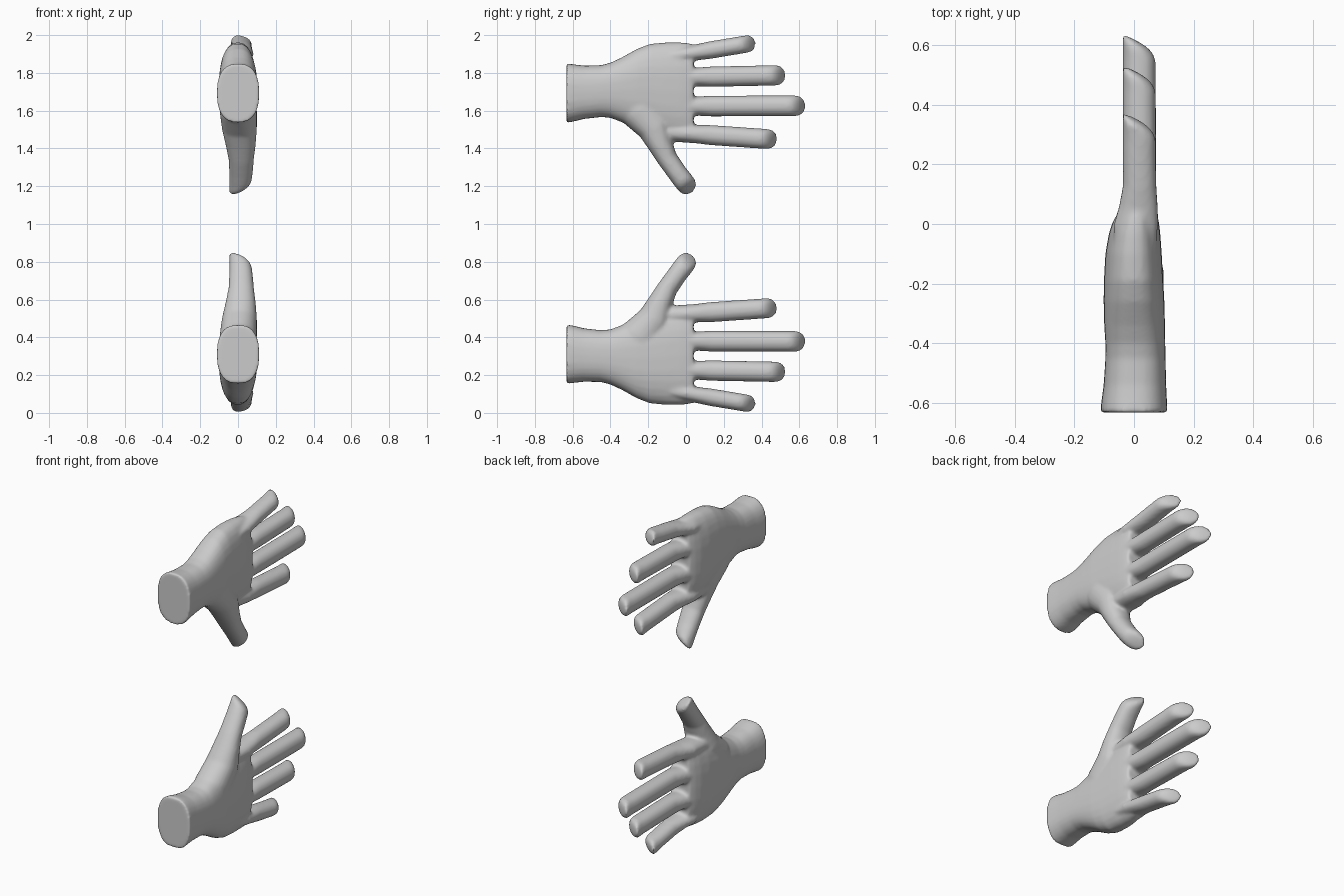
import bpy, bmesh, math
from mathutils import Vector

if "Cube" in bpy.data.objects:
    bpy.data.objects.remove(bpy.data.objects["Cube"])

skin = bpy.data.materials.new("light grey")
skin.diffuse_color = (0.6, 0.6, 0.6, 1)
skin.use_nodes = True
skin.node_tree.nodes["Principled BSDF"].inputs["Base Color"].default_value = skin.diffuse_color

N = 28          # points around each cross-section
MIRROR = 2.004  # the upper hand is the lower one flipped about half this height


def section(bm, y, z, half, xlo, xhi, dy=0.0, dz=1.0, power=2.2):
    """Rounded cross-section: x spans xlo..xhi, width runs along (dy, dz)."""
    ring = []
    for i in range(N):
        a = 2 * math.pi * i / N
        c, s = math.cos(a), math.sin(a)
        u = math.copysign(abs(c) ** (2 / power), c)
        v = math.copysign(abs(s) ** (2 / power), s) * half
        ring.append(bm.verts.new(((xlo + xhi) / 2 + u * (xhi - xlo) / 2,
                                  y + v * dy, z + v * dz)))
    return ring


def skin_rings(bm, rings):
    for a, b in zip(rings, rings[1:]):
        for i in range(N):
            j = (i + 1) % N
            bm.faces.new((a[i], a[j], b[j], b[i]))
    bm.faces.new(rings[0][::-1])
    bm.faces.new(rings[-1])


def digit(bm, path, r):
    """Tube through (y, z, half width, xlo, xhi); the tip slopes to the back of the hand."""
    pts = [Vector(p[:2]) for p in path]
    rings = []
    for k, (y, z, h, xlo, xhi) in enumerate(path[:-1]):
        d = (pts[k + 1] - pts[max(k - 1, 0)]).normalized()
        rings.append(section(bm, y, z, h, xlo, xhi, -d.y, d.x))
    # rounded tip over the last tenth of a unit
    d = (pts[-1] - pts[-2]).normalized()
    xlo, xhi = path[-1][3:]
    cap = 0.1
    for k in range(13):
        u = math.sin(math.pi / 2 * k / 12) * 0.995
        p = pts[-1] - d * cap * (1 - u)
        over = max(0.0, 1 - cap * (1 - u) / r)
        h = r * math.sqrt(max(1 - over ** 2, 0.002))
        x = xlo + (xhi - xlo) * max(1 - u ** 2.4, 0.06)
        rings.append(section(bm, p.x, p.y, h, xlo, x, -d.y, d.x))
    skin_rings(bm, rings)


# wrist and palm: y, z low, z high, x low, x high
PALM = [(-0.632, 0.153, 0.468, -0.113, 0.113), (-0.60, 0.158, 0.463, -0.110, 0.111),
        (-0.54, 0.165, 0.448, -0.102, 0.108), (-0.45, 0.163, 0.438, -0.096, 0.106),
        (-0.40, 0.15, 0.442, -0.096, 0.105), (-0.34, 0.122, 0.465, -0.100, 0.104),
        (-0.26, 0.077, 0.50, -0.102, 0.102), (-0.19, 0.05, 0.53, -0.101, 0.098),
        (-0.10, 0.042, 0.555, -0.096, 0.093), (-0.03, 0.042, 0.566, -0.084, 0.088),
        (0.01, 0.046, 0.568, -0.070, 0.083), (0.04, 0.052, 0.562, -0.052, 0.075)]

# finger: base z, tip z, tip y, half width
FINGERS = [(0.527, 0.558, 0.485, 0.053), (0.380, 0.378, 0.635, 0.055),
           (0.226, 0.216, 0.53, 0.054), (0.098, 0.043, 0.37, 0.046)]


def build_hand(name, flip):
    bm = bmesh.new()
    # palm
    skin_rings(bm, [section(bm, y, (a + b) / 2, (b - a) / 2, xl, xh, power=2.5)
                    for y, a, b, xl, xh in PALM])
    # four fingers
    for zb, zt, yt, r in FINGERS:
        path = []
        for y, xl, xh in ((-0.12, -0.07, 0.07), (0.0, -0.068, 0.082), (0.06, -0.05, 0.08),
                          (0.13, -0.037, 0.075), (yt - 0.11, -0.037, 0.073), (yt, -0.037, 0.073)):
            t = (y - 0.04) / (yt - 0.04)
            path.append((y, zb + (zt - zb) * t, r * (0.92 if y < 0.1 else 1), xl, xh))
        digit(bm, path, r)
    # thumb
    digit(bm, [(-0.30, 0.33, 0.11, -0.09, 0.09), (-0.245, 0.40, 0.11, -0.098, 0.1),
               (-0.167, 0.498, 0.088, -0.085, 0.1), (-0.137, 0.582, 0.066, -0.066, 0.094),
               (-0.098, 0.66, 0.054, -0.050, 0.084), (-0.045, 0.735, 0.052, -0.046, 0.078),
               (0.034, 0.838, 0.053, -0.046, 0.074)], 0.053)
    if flip:
        for v in bm.verts:
            v.co.z = MIRROR - v.co.z
    bmesh.ops.recalc_face_normals(bm, faces=bm.faces)
    me = bpy.data.meshes.new(name)
    bm.to_mesh(me)
    bm.free()
    me.materials.append(skin)
    ob = bpy.data.objects.new(name, me)
    bpy.context.collection.objects.link(ob)
    # fuse the parts into one soft skin
    fuse = ob.modifiers.new("fuse", 'REMESH')
    fuse.mode = 'VOXEL'
    fuse.voxel_size = 0.009
    fuse.use_smooth_shade = True
    soft = ob.modifiers.new("soften", 'SMOOTH')
    soft.factor = 0.5
    soft.iterations = 8
    return ob


build_hand("lower_hand", False)
build_hand("upper_hand", True)
